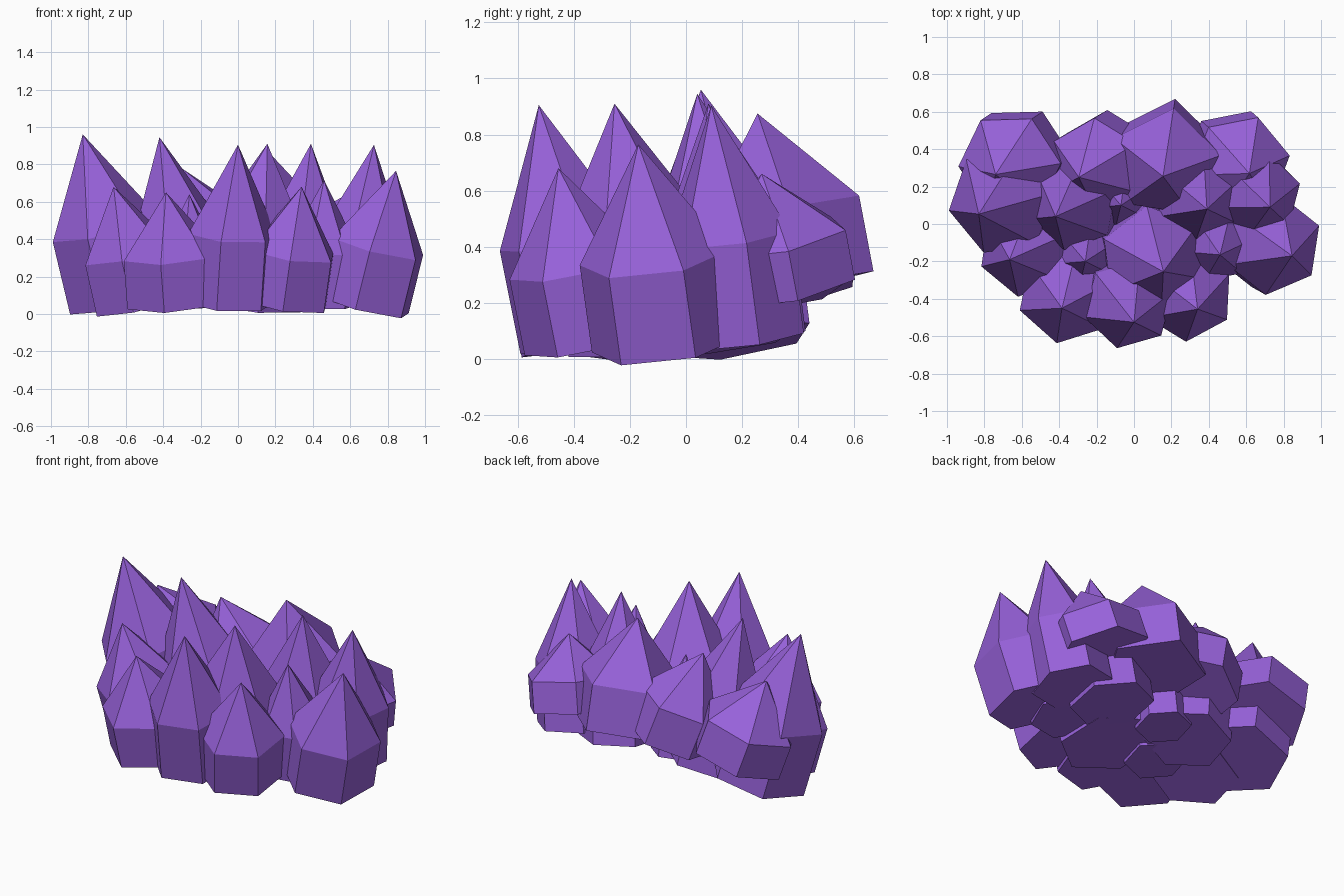
import bpy, bmesh, math
from mathutils import Vector

if "Cube" in bpy.data.objects:
    bpy.data.objects.remove(bpy.data.objects["Cube"])

mat = bpy.data.materials.new("amethyst")
mat.diffuse_color = (0.31, 0.12, 0.70, 1)
mat.use_nodes = True
mat.node_tree.nodes["Principled BSDF"].inputs["Base Color"].default_value = mat.diffuse_color
SHOULDER = 0.435  # share of the height taken by the prism body


def crystal(name, tip, shoulder, base, radius, turn, sides):
    """Tilted prism with a pointed cap, square to its axis."""
    axis = (tip - base).normalized()
    tilt = Vector((0, 0, 1)).rotation_difference(axis).to_matrix()
    bm = bmesh.new()
    rings = []
    for centre in (base, shoulder):
        ring = []
        for i in range(sides):
            a = math.radians(turn + 360 / sides * i)
            p = Vector((math.cos(a), math.sin(a), 0)) * radius
            ring.append(bm.verts.new(centre + tilt @ p))
        rings.append(ring)
    low, high = rings
    point = bm.verts.new(tip)
    bm.faces.new(low[::-1])
    for i in range(sides):
        j = (i + 1) % sides
        bm.faces.new((low[i], low[j], high[j], high[i]))
        bm.faces.new((high[i], high[j], point))
    mesh = bpy.data.meshes.new(name)
    bm.to_mesh(mesh)
    bm.free()
    mesh.materials.append(mat)
    bpy.context.collection.objects.link(bpy.data.objects.new(name, mesh))


def crystal_row(name, base_z, lean, specs):
    """Each spec: tip x, y, z, sideways lean of the cap, radius, turn, sides.
    All crystals of a row share base height and forward lean."""
    for n, (x, y, z, side, radius, turn, *sides) in enumerate(specs, 1):
        tip = Vector((x, y, z))
        cap = (z - base_z) * (1 - SHOULDER)
        shoulder = tip + Vector((-side, lean * cap, -cap))
        base = tip + (shoulder - tip) / (1 - SHOULDER)
        crystal(f"{name}_{n}", tip, shoulder, base, radius, turn,
                sides[0] if sides else 6)


# rows from front to back
crystal_row("front_crystal", .06, .2, [
    (-.385, -.45, .65, -.025, .265, 18),
    (0, -.525, .905, .03, .246, 16),
    (.34, -.455, .68, .05, .249, 28),
])
crystal_row("middle_crystal", .05, .14, [
    (-.665, -.19, .68, -.08, .255, 21),
    (-.26, -.2, .64, 0, .18, 20),
    (.157, -.255, .91, .05, .29, 38),
    (.46, -.165, .716, .01, .2, 10),
    (.845, -.17, .765, .1, .27, 22),
])
crystal_row("inner_crystal", .07, .13, [
    (-.83, .053, .96, -.12, .293, 10),
    (-.42, .04, .945, -.09, .25, 19),
    (-.07, .1, .65, 0, .16, 20),
    (.39, .08, .91, .04, .24, 25),
    (.727, .09, .904, .06, .23, 16),
])
crystal_row("back_crystal", .255, .19, [
    (-.74, .265, .725, -.075, .285, 3),
    (-.295, .25, .775, -.09, .265, 30),
    (.155, .255, .875, -.01, .305, 9, 5),
    (.617, .27, .66, .05, .275, 10),
])
